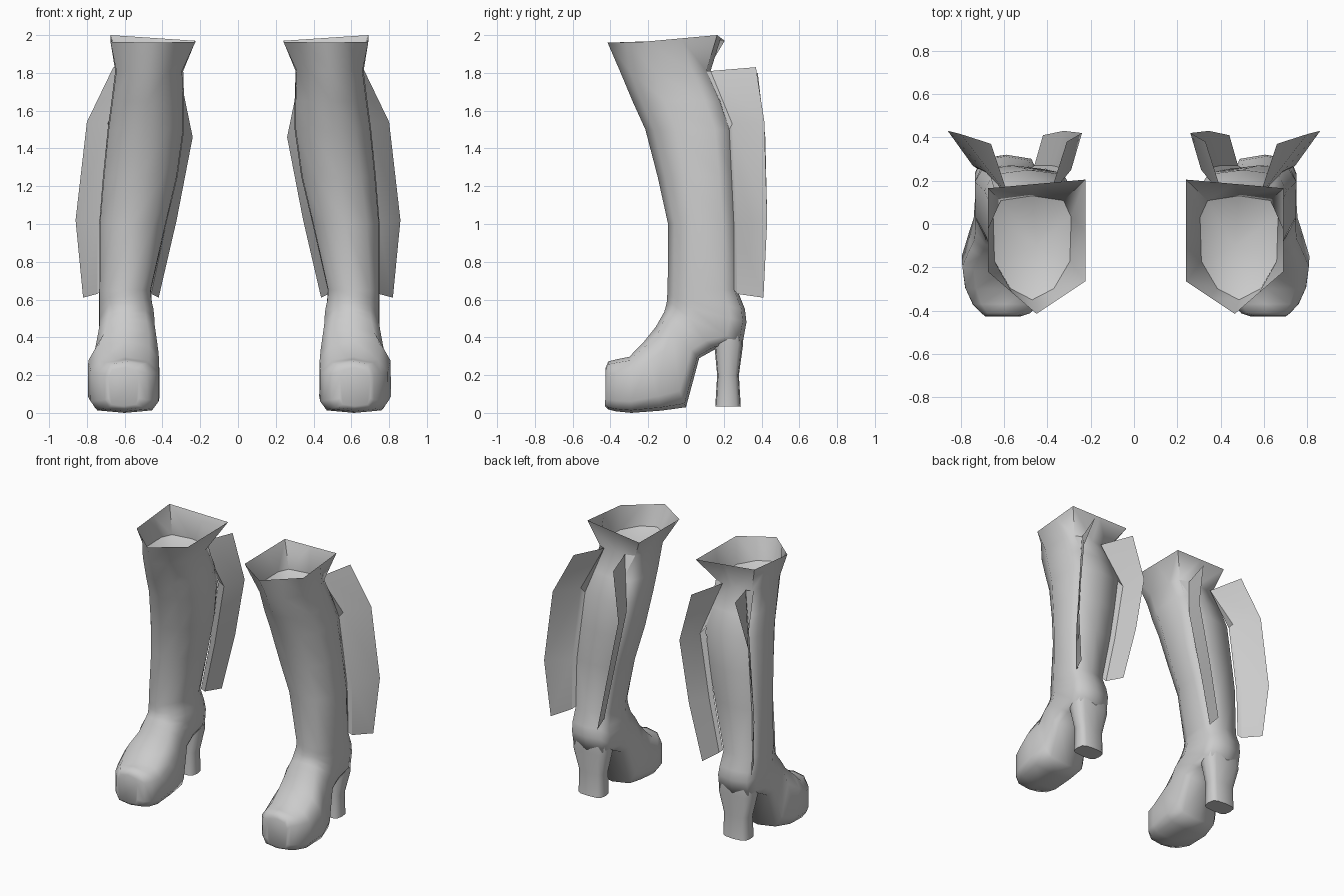
import bpy, bmesh, math

if "Cube" in bpy.data.objects:
    bpy.data.objects.remove(bpy.data.objects["Cube"], do_unlink=True)

grey = bpy.data.materials.new("plain grey")
grey.use_nodes = True
grey.diffuse_color = (0.6, 0.6, 0.6, 1)
grey.node_tree.nodes["Principled BSDF"].inputs["Base Color"].default_value = (0.6, 0.6, 0.6, 1)

N = 10  # sides of the boot


def spow(v, e):
    return math.copysign(abs(v) ** e, v) if abs(v) > 1e-6 else 0.0


def section(front, back, x0, x1, e_front, e_back, n=N):
    """Rounded ring spanning a front point and a back point (y, z) in profile."""
    cy, cz = (front[0] + back[0]) / 2, (front[1] + back[1]) / 2
    dy, dz = (back[0] - front[0]) / 2, (back[1] - front[1]) / 2
    raw = []
    for k in range(n):
        a = 2 * math.pi * k / n
        s, c = math.sin(a), -math.cos(a)
        e = e_front if c < 0 else e_back
        raw.append((spow(s, e), spow(c, e)))
    m = max(abs(r[0]) for r in raw)
    cx, hx = (x0 + x1) / 2, (x1 - x0) / 2
    return [(cx - hx * s / m, cy + dy * c, cz + dz * c) for s, c in raw]


def loft(bm, rings, cap_start=False, cap_end=False):
    vs = [[bm.verts.new(p) for p in r] for r in rings]
    for a, b in zip(vs, vs[1:]):
        n = len(a)
        for i in range(n):
            j = (i + 1) % n
            bm.faces.new((a[i], a[j], b[j], b[i]))
    if cap_start:
        bm.faces.new(vs[0][::-1])
    if cap_end:
        bm.faces.new(vs[-1])


def finish(bm, name, side, shift, angle, closed=True):
    """Place the part on one side; the right side is a mirrored copy."""
    if closed:
        bmesh.ops.recalc_face_normals(bm, faces=bm.faces)
    if side < 0:
        for v in bm.verts:
            v.co.x = shift - v.co.x
        bmesh.ops.reverse_faces(bm, faces=bm.faces)
    me = bpy.data.meshes.new(name)
    bm.to_mesh(me)
    bm.free()
    ob = bpy.data.objects.new(name, me)
    bpy.context.collection.objects.link(ob)
    me.materials.append(grey)
    bpy.ops.object.select_all(action='DESELECT')
    ob.select_set(True)
    bpy.context.view_layer.objects.active = ob
    bpy.ops.object.shade_smooth_by_angle(angle=math.radians(angle))


# Foot sections, toe to ankle: front (y, z), back (y, z), x range
FOOT = [
    ((-.425, .24), (-.428, .035), .54, .70),
    ((-.412, .272), (-.412, .018), .495, .72),
    ((-.37, .283), (-.37, .008), .455, .76),
    ((-.30, .297), (-.29, .0), .435, .795),
    ((-.22, .38), (-.13, .012), .43, .81),
    ((-.16, .455), (.0, .03), .435, .775),
    ((-.135, .50), (.07, .29), .45, .755),
    ((-.115, .535), (.16, .34), .455, .75),
    ((-.108, .56), (.30, .37), .455, .75),
    ((-.102, .585), (.32, .48), .46, .75),
    ((-.10, .615), (.312, .55), .47, .75),
]
# Shaft sections: front y, back y, z, x range, roundness of the front
SHAFT = [
    (-.097, .272, .65, .475, .75, .9),
    (-.095, .27, 1.0, .395, .75, .95),
    (-.15, .26, 1.25, .335, .73, 1),
    (-.215, .25, 1.50, .30, .705, 1),
    (-.283, .20, 1.65, .30, .685, 1.05),
    (-.35, .13, 1.81, .305, .665, 1.15),
]
# Five corners of the flared cuff
CUFF = [(.465, -.415, 1.96), (.24, -.265, 1.965), (.24, .205, 1.97),
        (.69, .165, 2.0), (.69, -.22, 1.965)]
# Flap strips: ring corner they grow from, attached edge and free edge, top to bottom
FLAPS = {
    "outer_flap": (N // 2 + 1,
                   [(.58, .13, 1.81), (.69, .245, 1.53), (.745, .27, 1.0), (.745, .27, .63)],
                   [(.66, .37, 1.83), (.80, .415, 1.54), (.86, .43, 1.02), (.82, .41, .61)]),
    "inner_flap": (N // 2 - 1,
                   [(.41, .13, 1.81), (.31, .25, 1.46), (.40, .27, 1.0), (.48, .27, .63)],
                   [(.33, .38, 1.80), (.26, .42, 1.46), (.345, .43, 1.02), (.44, .41, .61)]),
}
# Heel rings: front y, back y, z, x range
HEEL = [
    (.155, .29, .035, .50, .70),
    (.165, .28, .20, .50, .70),
    (.15, .302, .36, .465, .74),
    (.14, .30, .46, .47, .735),
]


def build(side, label):
    # Foot, shaft and cuff as one skin
    bm = bmesh.new()
    foot = [section(f, b, x0, x1, .58 + .03 * i, .45)
            for i, (f, b, x0, x1) in enumerate(FOOT)]
    shaft = [section((f, z), (b, z), x0, x1, e, .45) for f, b, z, x0, x1, e in SHAFT]
    cuff = []
    for i in range(5):
        p, q = CUFF[i], CUFF[(i + 1) % 5]
        cuff += [p, tuple((a + b) / 2 for a, b in zip(p, q))]
    loft(bm, foot + shaft + [cuff], cap_start=True)
    finish(bm, label + "_boot", side, .015, 70)

    # Funnel lining inside the cuff
    bm = bmesh.new()
    ring = [bm.verts.new(p) for p in shaft[-1]]
    mid = bm.verts.new((.465, -.10, 1.70))
    for i in range(N):
        bm.faces.new((ring[i], ring[(i + 1) % N], mid))
    finish(bm, label + "_lining", side, .015, 60, closed=False)

    # Heel
    bm = bmesh.new()
    loft(bm, [section((f, z), (b, z), x0, x1, .6, .6, 12) for f, b, z, x0, x1 in HEEL],
         True, True)
    finish(bm, label + "_heel", side, .015, 60)

    # Open flaps growing out of the back corners of the shaft
    for name, (corner, inner, outer) in FLAPS.items():
        bm = bmesh.new()
        root = [shaft[i][corner] for i in (5, 3, 1, 0)]
        rows = [[bm.verts.new(p) for p in row] for row in (root, inner, outer)]
        for a, b in zip(rows, rows[1:]):
            for i in range(3):
                bm.faces.new((a[i], b[i], b[i + 1], a[i + 1]))
        finish(bm, label + "_" + name, side, 0 if name == "outer_flap" else .02, 25,
               closed=False)


build(1, "left")
build(-1, "right")
